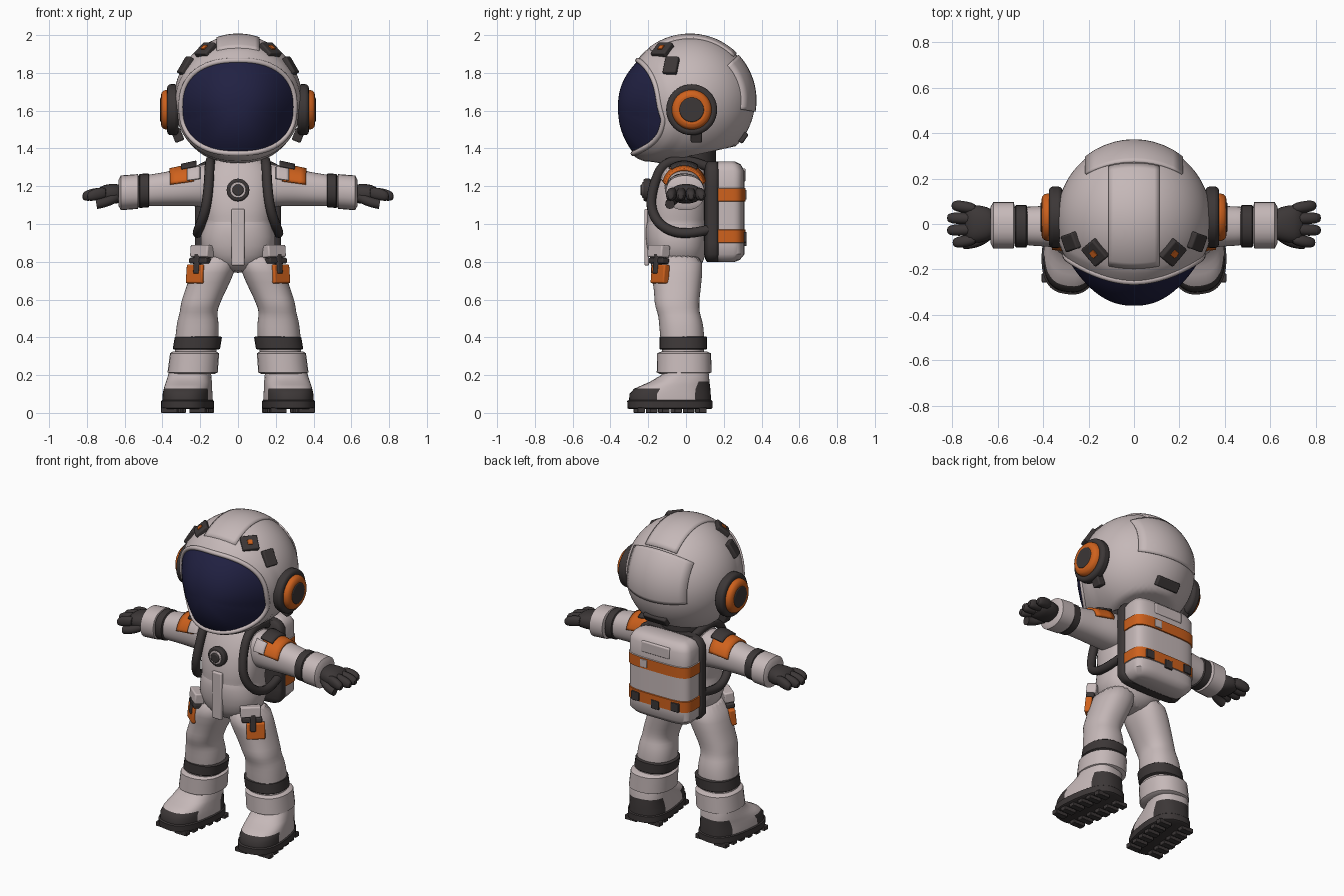
import bpy, bmesh
from math import sin, cos, pi, sqrt, radians, copysign
from mathutils import Vector, Matrix

if "Cube" in bpy.data.objects:
    bpy.data.objects.remove(bpy.data.objects["Cube"])

def material(name, *rgb):
    m = bpy.data.materials.new(name)
    m.use_nodes = True
    m.diffuse_color = (*rgb, 1)
    bsdf = next(n for n in m.node_tree.nodes if n.type == 'BSDF_PRINCIPLED')
    bsdf.inputs["Base Color"].default_value = (*rgb, 1)
    return m

SUIT = material("suit white", .56, .48, .48)
DARK = material("dark rubber", .045, .038, .038)
ORANGE = material("orange trim", .62, .12, .012)
GLASS = material("navy visor", .015, .015, .055)
made = []

def make(name, bm, mats, mirror=False, bevel=0, solid=0, sub=0, rule=None, turn=None):
    bmesh.ops.recalc_face_normals(bm, faces=bm.faces)
    if rule:
        for f in bm.faces:
            f.material_index = rule(f.calc_center_median())
    if turn:
        bm.transform(turn)
    me = bpy.data.meshes.new(name)
    bm.to_mesh(me)
    bm.free()
    return place(name, me, mats, mirror, bevel, solid, sub)

def place(name, me, mats, mirror=False, bevel=0, solid=0, sub=0):
    ob = bpy.data.objects.new(name, me)
    bpy.context.collection.objects.link(ob)
    for m in mats if isinstance(mats, list) else [mats]:
        me.materials.append(m)
    if solid:
        s = ob.modifiers.new("thickness", 'SOLIDIFY')
        s.thickness, s.offset = solid, 0
    if bevel:
        b = ob.modifiers.new("bevel", 'BEVEL')
        b.width, b.segments = bevel, 3
    if sub:
        ob.modifiers.new("smooth", 'SUBSURF').levels = sub
        ob.modifiers["smooth"].render_levels = sub
    if mirror:
        ob.modifiers.new("mirror", 'MIRROR')
    made.append(ob)
    return ob

def grid(name, f, nu, nv, mats, cap=False, **kw):
    bm = bmesh.new()
    v = [[bm.verts.new(f(i / nu, j / nv)) for j in range(nv + 1)] for i in range(nu + 1)]
    for i in range(nu):
        for j in range(nv):
            bm.faces.new((v[i][j], v[i + 1][j], v[i + 1][j + 1], v[i][j + 1]))
    bmesh.ops.remove_doubles(bm, verts=bm.verts, dist=.0001)
    if cap:
        bmesh.ops.holes_fill(bm, edges=[e for e in bm.edges if e.is_boundary])
    return make(name, bm, mats, **kw)

def superellipse(a, p):
    c, s = cos(a), sin(a)
    return copysign(abs(c) ** (2 / p), c), copysign(abs(s) ** (2 / p), s)

# rings hold: position on the axis, two centre offsets, two radii
def loft(name, rings, mats, axis='Z', p=2.3, seg=24, **kw):
    n = len(rings) - 1
    def f(u, v):
        t, ca, cb, ra, rb = rings[round(u * n)]
        c, s = superellipse(2 * pi * (v % 1), p)
        a, b = ca + ra * c, cb + rb * s
        return (a, b, t) if axis == 'Z' else (t, a, b)
    return grid(name, f, n, seg, mats, cap=True, **kw)

def facing(loc, normal):
    return Matrix.Translation(loc) @ Vector(normal).to_track_quat('Z', 'Y').to_matrix().to_4x4()

def box(name, loc, size, mat, normal=(0, -1, 0), bevel=.008, **kw):
    bm = bmesh.new()
    bmesh.ops.create_cube(bm, size=1, matrix=facing(loc, normal) @ Matrix.Diagonal((*size, 1)))
    make(name, bm, mat, bevel=bevel, **kw)

def disc(name, loc, r, depth, mat, normal=(1, 0, 0), bevel=.01, **kw):
    bm = bmesh.new()
    bmesh.ops.create_cone(bm, cap_ends=True, segments=40, radius1=r, radius2=r, depth=depth,
                          matrix=facing(loc, normal))
    make(name, bm, mat, bevel=bevel, **kw)

def tube(name, pts, r, mat, cyclic=False, **kw):
    cu = bpy.data.curves.new(name, 'CURVE')
    cu.dimensions, cu.bevel_depth, cu.bevel_resolution = '3D', r, 3
    cu.use_fill_caps = True
    sp = cu.splines.new('POLY' if cyclic else 'NURBS')
    sp.points.add(len(pts) - 1)
    for q, co in zip(sp.points, pts):
        q.co = (*co, 1)
    sp.use_cyclic_u = cyclic
    if not cyclic:
        sp.use_endpoint_u, sp.order_u = True, 3
    tmp = bpy.data.objects.new(name + " path", cu)
    me = bpy.data.meshes.new_from_object(tmp)
    bpy.data.objects.remove(tmp)
    me.materials.clear()
    place(name, me, mat, **kw)

# Helmet: ellipsoid shell swept from the visor opening to the back
C, R = Vector((0, .02, 1.655)), Vector((.34, .345, .345))

def shell(d, s=1):
    p = C + Vector(k * r * s for k, r in zip(d, R))
    if p.z < 1.55:
        p.y -= .55 * min(max((.05 - p.y) / .2, 0), 1) * (1.55 - p.z)
    p.z = max(p.z, 1.31 + .22 * (p.y + .2))
    return p

def rim(v):
    c, s = superellipse(2 * pi * (v % 1), 2.4)
    x, z = .3 * c / R.x, (1.62 + .245 * s - C.z) / R.z
    return Vector((x, -sqrt(1 - x * x - z * z), z))

def helmet(u, v):
    return shell(rim(v).slerp(Vector((0, 1, 0)), u), 1.018 if u < .13 else 1)

def visor(u, v):
    e = shell(rim(v))
    return e.x * u, -.36 + (e.y + .36) * u ** 2.3, 1.62 + (e.z - 1.62) * u

grid("helmet_shell", helmet, 30, 64, SUIT)
grid("visor", visor, 16, 64, GLASS)
tube("visor_rim", [shell(rim(k / 64), 1.005) for k in range(64)], .014, SUIT, cyclic=True)

# Raised helmet panels, given by half width and start and end angle over the top
def panel(name, half, a, b):
    def f(u, v):
        t, x = radians(a + (b - a) * u), half * (2 * v - 1) / R.x
        k = sqrt(1 - x * x)
        return shell((x, -cos(t) * k, sin(t) * k), 1.004)
    grid(name, f, 16, 10, SUIT, solid=.014)

panel("crown_panel", .11, 52, 135)
panel("back_panel", .21, 137, 190)

# Helmet pads and ear cups
def pad(name, d, size, mat, lift=1.0, **kw):
    d = Vector(d).normalized()
    box(name, shell(d, lift), size, mat, normal=d, **kw)

pad("brow_pads", (.5, -.42, .77), (.1, .09, .035), DARK, 1.01, mirror=True)
pad("brow_lights", (.5, -.42, .77), (.03, .03, .008), ORANGE, 1.065, bevel=.002, mirror=True)
pad("temple_pads", (.8, -.28, .52), (.075, .1, .035), DARK, 1.01, mirror=True)
pad("rear_vent", (0, .8, -.56), (.16, .06, .03), DARK)
disc("ear_cups", (.345, .03, 1.605), .135, .06, DARK, bevel=.018, mirror=True)
disc("ear_rings", (.375, .03, 1.605), .105, .066, ORANGE, bevel=.028, mirror=True)
disc("ear_centres", (.385, .03, 1.605), .065, .054, DARK, bevel=.006, mirror=True)
box("ear_tabs", (.32, .055, 1.47), (.06, .07, .05), DARK, normal=(1, 0, -.4), mirror=True)
disc("neck_ring", (0, .03, 1.36), .13, .1, DARK, normal=(0, 0, 1))

# Torso and legs
loft("torso", [(1.36, 0, 0, .11, .1), (1.32, 0, 0, .17, .12), (1.24, 0, -.02, .2, .15),
               (1.12, 0, -.04, .2, .165), (1.03, 0, -.045, .19, .165), (1.01, 0, -.045, .185, .16),
               (.99, 0, -.05, .19, .168), (.88, 0, -.05, .21, .165), (.79, 0, -.045, .16, .14),
               (.74, 0, -.04, .06, .08)], SUIT, sub=1)
loft("legs", [(.85, .1, -.05, .11, .145), (.74, .135, -.05, .118, .138), (.64, .175, -.045, .108, .122),
              (.58, .2, -.05, .105, .12), (.53, .21, -.04, .098, .112), (.5, .212, -.03, .108, .115),
              (.42, .215, -.02, .118, .12), (.3, .225, -.015, .11, .11), (.2, .25, -.01, .1, .1)],
     SUIT, sub=1, mirror=True)
loft("shin_bands", [(.335, .22, -.015, .118, .12), (.34, .22, -.015, .125, .126),
                    (.4, .21, -.015, .125, .126), (.405, .21, -.015, .118, .12)], DARK, mirror=True)
loft("boot_cuffs", [(.205, .24, -.01, .115, .125), (.215, .24, -.01, .133, .145),
                    (.315, .23, -.01, .13, .143), (.325, .23, -.01, .115, .12)], SUIT, mirror=True)

# Boots, with toes turned out
TURN = Matrix.Translation((.255, 0, 0)) @ Matrix.Rotation(radians(8), 4, 'Z')

def boot_colour(c):
    return int(c.z < .068 or (c.y < -.17 and c.z < .128) or (c.y > .04 and c.z < .165))

boot = [(.02, -.3, .13, .125), (.025, -.31, .138, .133), (.063, -.312, .138, .134), (.068, -.302, .132, .127),
        (.1, -.3, .13, .126), (.128, -.275, .128, .122), (.15, -.225, .125, .12), (.165, -.19, .123, .118),
        (.2, -.13, .12, .112), (.24, -.11, .112, .105)]
loft("boots", [(z, 0, (a + b) / 2, w, (b - a) / 2) for z, a, b, w in boot], [SUIT, DARK],
     p=2.6, seg=40, rule=boot_colour, turn=TURN, mirror=True)
for k in range(6):
    y = -.25 + .066 * k
    for side in (-1, 1):
        box("sole_lug", TURN @ Vector((side * .075, y, .014)), (.085, .04, .028), DARK,
            normal=(0, 0, -1), bevel=.004, mirror=True)

# Arms, cuffs and gloves
loft("sleeves", [(.1, 0, 1.2, .1, .11), (.18, -.005, 1.205, .11, .115), (.26, -.01, 1.2, .105, .105),
                 (.34, -.01, 1.19, .092, .095), (.44, -.01, 1.18, .088, .085), (.58, -.005, 1.17, .08, .08)],
     SUIT, axis='X', sub=1, mirror=True)
loft("wrist_bands", [(.47, -.01, 1.178, .085, .084), (.475, -.01, 1.178, .094, .09),
                     (.52, -.01, 1.175, .094, .09), (.525, -.01, 1.175, .085, .084)], DARK, axis='X', mirror=True)
loft("glove_cuffs", [(.525, -.005, 1.172, .08, .08), (.53, -.005, 1.172, .102, .092),
                     (.62, -.005, 1.165, .102, .092), (.632, -.005, 1.165, .08, .07)], SUIT, axis='X', mirror=True)
loft("palms", [(.6, 0, 1.16, .055, .045), (.65, 0, 1.16, .078, .055), (.71, 0, 1.16, .088, .05),
               (.75, 0, 1.155, .075, .03)], DARK, axis='X', sub=1, mirror=True)
for k in range(4):
    y, tip = -.068 + .045 * k, (.8, .825, .825, .805)[k]
    loft("finger", [(.69, y, 1.165, .022, .03), (.74, y * 1.1, 1.16, .028, .035),
                    (tip - .02, y * 1.2, 1.15, .026, .031), (tip, y * 1.2, 1.145, .014, .016)],
         DARK, axis='X', seg=12, sub=1, mirror=True)
tube("thumbs", [(.65, -.05, 1.14), (.69, -.085, 1.115), (.75, -.085, 1.105)], .026, DARK, mirror=True)

# Shoulder patches draped over the sleeves
def drape(name, x0, x1, a, b, r, mat):
    def f(u, v):
        x, t = x0 + (x1 - x0) * u, radians(a + (b - a) * v)
        k = r - .1 * (x - .24)
        return x, -.01 - k * cos(t), 1.203 - .12 * (x - .24) + k * sin(t)
    grid(name, f, 4, 20, mat, solid=.014, mirror=True)

drape("shoulder_patches", .235, .36, 12, 168, .112, ORANGE)
drape("shoulder_pads", .22, .3, 55, 125, .122, DARK)
drape("shoulder_flaps", .2, .27, 15, 50, .12, SUIT)

# Harness, chest dial and front placket
tube("harness_straps", [(.13, .12, 1.3), (.14, .03, 1.34), (.15, -.12, 1.33), (.155, -.175, 1.2), (.17, -.19, 1.08),
                        (.205, -.13, .98), (.22, 0, .94), (.2, .12, .97)], .026, DARK, mirror=True)
disc("chest_dial", (0, -.205, 1.18), .06, .04, DARK, normal=(0, -1, 0))
disc("dial_ring", (0, -.225, 1.18), .042, .016, SUIT, normal=(0, -1, 0), bevel=.004)
disc("dial_button", (0, -.23, 1.18), .03, .022, DARK, normal=(0, -1, 0), bevel=.006)
box("front_placket", (0, -.208, .93), (.07, .3, .024), SUIT)

# Thigh pouches
OUT = (.62, -.75, .1)
box("thigh_patches", (.222, -.137, .735), (.11, .1, .04), ORANGE, normal=OUT, mirror=True)
box("thigh_straps", (.21, -.148, .79), (.035, .11, .045), DARK, normal=OUT, mirror=True)
box("thigh_clips", (.2, -.145, .805), (.12, .03, .05), DARK, normal=OUT, mirror=True)
box("thigh_pouches", (.19, -.145, .855), (.12, .065, .06), SUIT, normal=OUT, mirror=True)

# Backpack with two orange bands
def band(c):
    return int(.9 < c.z < .97 or 1.12 < c.z < 1.19)

levels = [(.8, -.05), (.81, -.025), (.84, 0), (.899, 0), (.901, .006), (.969, .006), (.971, 0), (1.119, 0),
          (1.121, .006), (1.189, .006), (1.191, 0), (1.28, 0), (1.315, -.02), (1.33, -.05)]
loft("backpack", [(z, 0, .215, .215 + e, .095 + e) for z, e in levels], [SUIT, ORANGE], p=4, seg=48, rule=band)
loft("pack_frame", [(z, 0, .14, .228 + e, .045 + e / 3) for z, e in levels if abs(e) != .006],
     DARK, p=4, seg=48)
box("pack_flap", (0, .305, 1.26), (.2, .07, .02), SUIT)
for x, z in ((.0, .91), (-.14, .93), (.14, .93)):
    box("pack_buckle", (x, .312, z), (.055, .055, .018), DARK, bevel=.004)
box("pack_label", (.08, .314, 1.155), (.05, .05, .014), SUIT, bevel=.004)

# Smooth shading with sharp edges kept
for ob in made:
    ob.select_set(True)
bpy.context.view_layer.objects.active = made[0]
bpy.ops.object.shade_smooth_by_angle(angle=radians(42))
